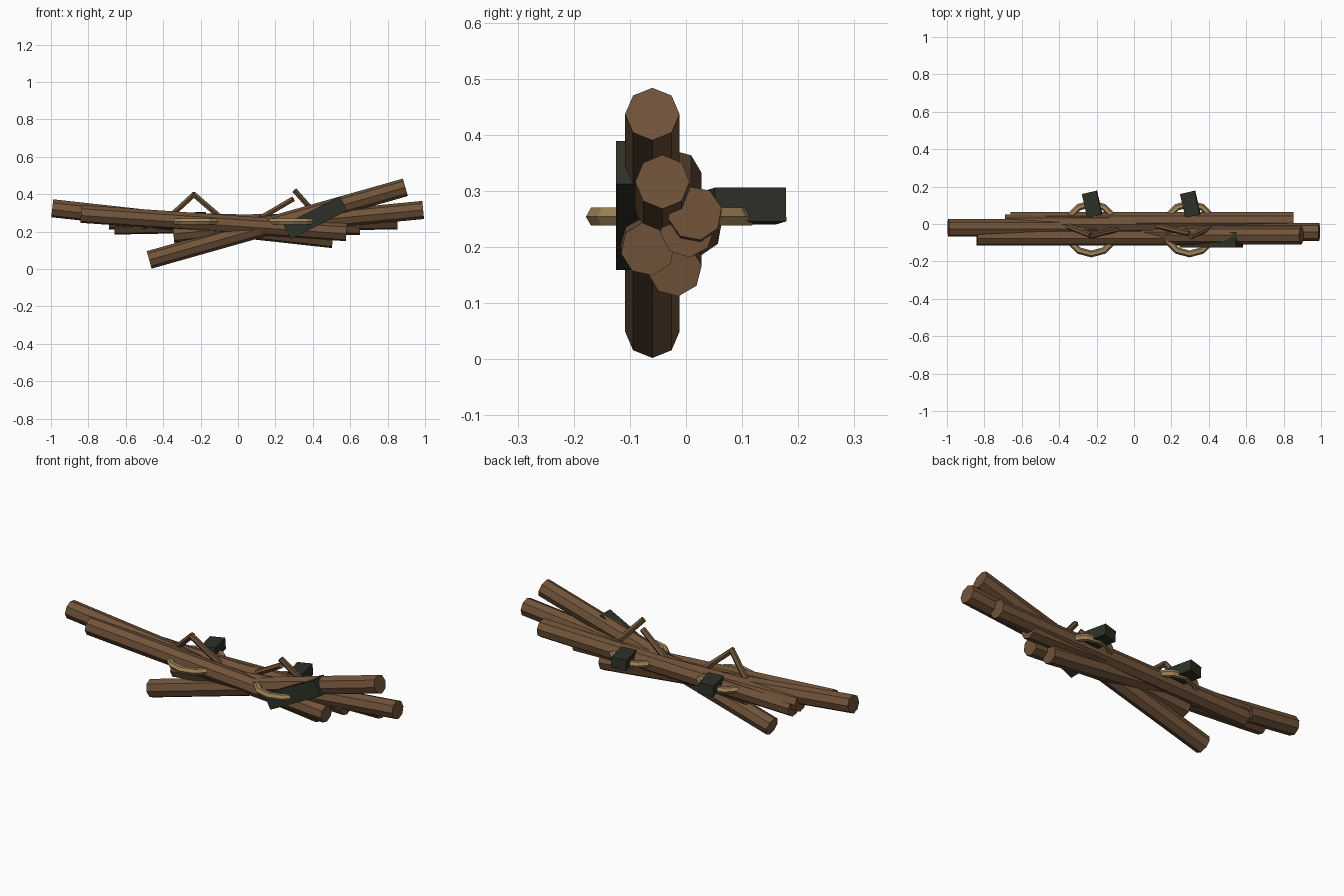
import bpy, math
from mathutils import Vector, Matrix

if "Cube" in bpy.data.objects:
    bpy.data.objects.remove(bpy.data.objects["Cube"])


def material(name, rgb):
    m = bpy.data.materials.new(name)
    m.diffuse_color = (*rgb, 1)
    m.use_nodes = True
    m.node_tree.nodes["Principled BSDF"].inputs["Base Color"].default_value = m.diffuse_color
    return m


wood = material("brown wood", (0.165, 0.088, 0.042))
cloth = material("dark green cloth", (0.027, 0.031, 0.02))
rope = material("tan rope", (0.36, 0.235, 0.10))


def finish(name, mat):
    ob = bpy.context.object
    ob.name = name
    ob.data.materials.append(mat)
    return ob


def stick(name, a, b, radius, sides=8, roll=0.0):
    """Faceted pole from a to b, rolled about its own axis."""
    a, b = Vector(a), Vector(b)
    bpy.ops.mesh.primitive_cylinder_add(vertices=sides, radius=radius, depth=(b - a).length)
    ob = finish(name, wood)
    axis = (b - a).normalized()
    side = Vector((0, 1, 0)).cross(axis).normalized()
    up = axis.cross(side)
    frame = Matrix((side, up, axis)).transposed().to_4x4()
    ob.matrix_world = (Matrix.Translation((a + b) / 2) @ frame
                       @ Matrix.Rotation(math.radians(roll), 4, 'Z'))


def block(name, centre, size, rot):
    bpy.ops.mesh.primitive_cube_add(size=1, location=centre,
                                    rotation=[math.radians(r) for r in rot])
    finish(name, cloth).scale = size


# Crossed logs of the bundle
logs = [
    ((-0.475, -0.06, 0.049), (0.895, -0.06, 0.437), 0),
    ((-0.993, -0.02, 0.325), (0.507, -0.02, 0.16), 8),
    ((-0.84, -0.068, 0.295), (0.58, -0.068, 0.197), 10),
    ((-0.345, -0.042, 0.188), (0.99, -0.042, 0.316), 0),
    ((-0.66, 0.016, 0.232), (0.853, 0.016, 0.26), 12),
    ((-0.69, 0.002, 0.26), (0.652, 0.002, 0.23), 5),
]
for i, (a, b, roll) in enumerate(logs):
    stick(f"log_{i + 1}", a, b, 0.0485, 8, roll)

# Thin twigs poking out of the top
twigs = [
    ((-0.37, -0.005, 0.275), (-0.232, -0.06, 0.402)),
    ((-0.08, -0.025, 0.265), (-0.24, -0.065, 0.402)),
    ((0.09, 0.0, 0.255), (0.295, -0.05, 0.375)),
    ((0.405, -0.02, 0.305), (0.303, -0.068, 0.42)),
]
for i, (a, b) in enumerate(twigs):
    stick(f"twig_{i + 1}", a, b, 0.016, 6)

# Rope loops with a wrapped block at the back of each
for side, x in (("left", -0.228), ("right", 0.297)):
    bpy.ops.mesh.primitive_torus_add(location=(x, -0.026, 0.254), major_segments=12,
                                     minor_segments=6, major_radius=0.134, minor_radius=0.0185)
    finish(f"rope_loop_{side}", rope)
    block(f"back_block_{side}", (x + 0.004, 0.106, 0.273), (0.08, 0.13, 0.06), (0, -4, 13))

# Flat wrap slanting across the front
block("front_wrap", (0.413, -0.084, 0.274), (0.338, 0.082, 0.086), (0, -27, 0))
